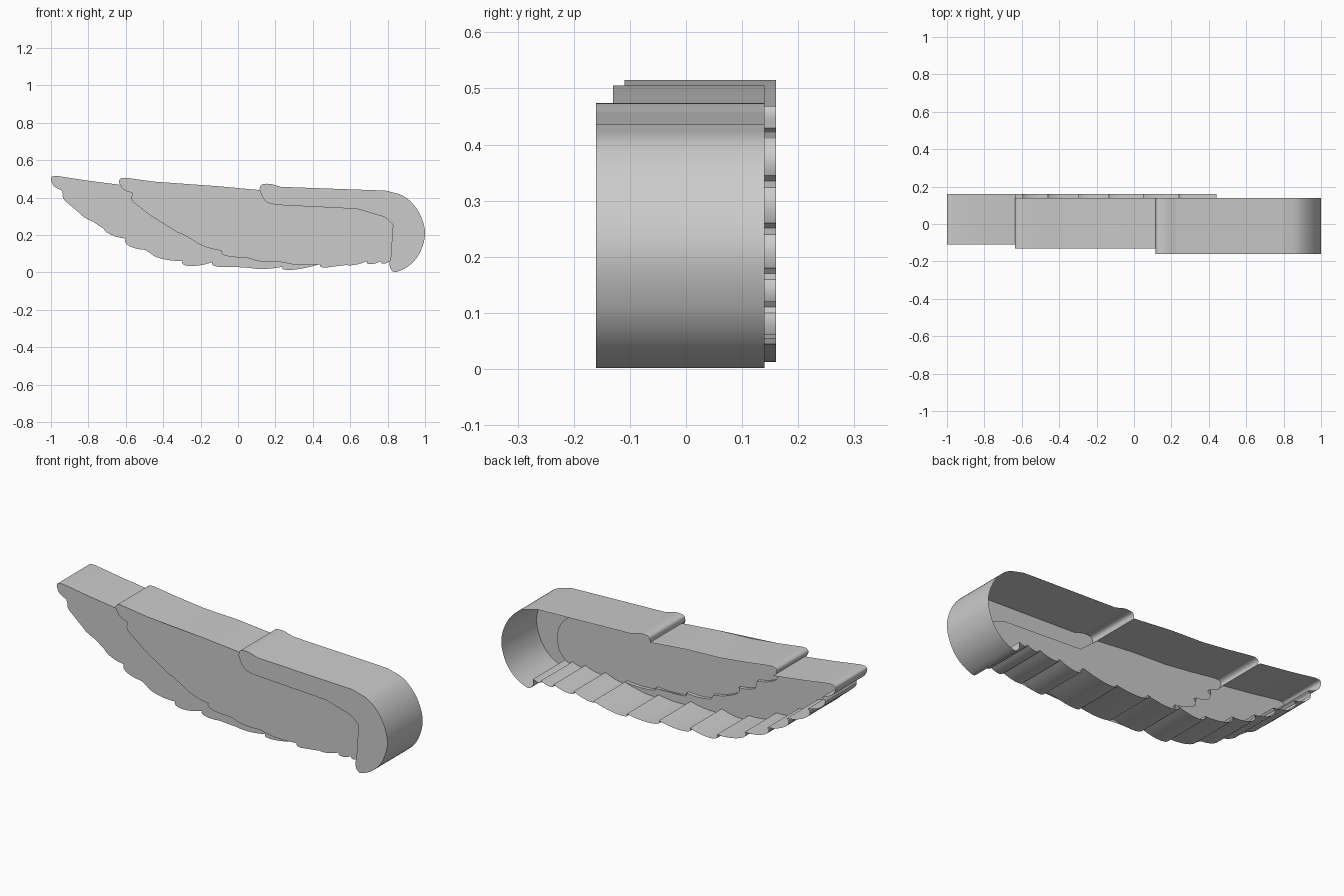
import bpy, bmesh, math
from mathutils import Vector

if "Cube" in bpy.data.objects:
    bpy.data.objects.remove(bpy.data.objects["Cube"])


def spline(pts, n=6):
    """Smooth curve through the points (Catmull-Rom)."""
    p = [Vector(q) for q in pts]
    p = [2 * p[0] - p[1]] + p + [2 * p[-1] - p[-2]]
    out = []
    for a, b, c, d in zip(p, p[1:], p[2:], p[3:]):
        for i in range(n):
            t = i / n
            out.append(0.5 * (2 * b + (c - a) * t + (2 * a - 5 * b + 4 * c - d) * t * t
                              + (3 * b - a - 3 * c + d) * t ** 3))
    return [tuple(v) for v in out] + [tuple(pts[-1])]


def feathers(cusps, b0, b1, n=8):
    """Row of rounded feather tips between cusps, bulging outward (down-left)."""
    out = []
    count = len(cusps) - 1
    for k in range(count):
        a, e = Vector(cusps[k]), Vector(cusps[k + 1])
        d = e - a
        nrm = Vector((d.y, -d.x)).normalized() * (b0 + (b1 - b0) * k / max(1, count - 1))
        p1, p2 = a - 0.15 * d + 0.8 * nrm, a + 0.4 * d + nrm
        for i in range(n):
            t = i / n
            s = 1 - t
            out.append(tuple(a * s ** 3 + p1 * 3 * s * s * t + p2 * 3 * s * t * t + e * t ** 3))
    return out + [tuple(cusps[-1])]


def layer(name, cap, y, walls):
    """Front face at depth y plus open walls running back from it."""
    bm = bmesh.new()

    def vert(p, yy):
        return bm.verts.new((p[0], yy, p[1]))

    clean = [p for i, p in enumerate(cap) if (Vector(p) - Vector(cap[i - 1])).length > 1e-5]
    bm.faces.new([vert(p, y) for p in clean])
    for path, back in walls:
        front_v = [vert(p, y) for p in path]
        back_v = [vert(p, back) for p in path]
        for i in range(len(path) - 1):
            if (Vector(path[i]) - Vector(path[i + 1])).length > 1e-5:
                bm.faces.new((front_v[i], front_v[i + 1], back_v[i + 1], back_v[i]))
    bmesh.ops.triangulate(bm, faces=[f for f in bm.faces if len(f.verts) > 4])
    bmesh.ops.remove_doubles(bm, verts=bm.verts, dist=1e-5)
    bmesh.ops.recalc_face_normals(bm, faces=bm.faces)
    if sum(f.normal.y * f.calc_area() for f in bm.faces) > 0:
        bmesh.ops.reverse_faces(bm, faces=bm.faces)
    me = bpy.data.meshes.new(name)
    bm.to_mesh(me)
    bm.free()
    ob = bpy.data.objects.new(name, me)
    bpy.context.collection.objects.link(ob)
    bpy.ops.object.select_all(action='DESELECT')
    ob.select_set(True)
    bpy.context.view_layer.objects.active = ob
    bpy.ops.object.shade_smooth_by_angle(angle=math.radians(30))


# Points where the layers meet
J, E, S, T = (-0.63, 0.468), (0.44, 0.045), (0.115, 0.44), (0.81, 0.058)

# Long feather outline: top edge, wing tip, feather row
long_edge = [J, (-0.8, 0.49)] + spline(
    [(-0.965, 0.515), (-0.992, 0.512), (-1, 0.495), (-0.98, 0.457), (-0.92, 0.43)])
long_edge += feathers(
    [(-0.92, 0.43), (-0.835, 0.345), (-0.71, 0.26), (-0.595, 0.18), (-0.46, 0.12), (-0.295, 0.062),
     (-0.135, 0.055), (0.05, 0.045), (0.24, 0.03), E], 0.055, 0.03)[1:]

# Middle feather row, over the long feathers
mid_edge = spline([J, (-0.61, 0.442), (-0.555, 0.42)]) + feathers(
    [(-0.555, 0.42), (-0.47, 0.345), (-0.345, 0.26), (-0.235, 0.195), (-0.085, 0.115),
     (0.075, 0.083), (0.26, 0.06), E], 0.055, 0.022)[1:]
mid_top = spline([J, (-0.637, 0.49), (-0.622, 0.504), (-0.595, 0.505)]) + [
    (-0.45, 0.485), (-0.3, 0.468), (-0.1, 0.46), S]
mid_bottom = feathers([E, (0.57, 0.055), (0.69, 0.06), (0.765, 0.06), T], 0.032, 0.02)

# Leading arm: outer and inner edge
arm_outer = spline([S, (0.125, 0.468), (0.17, 0.473), (0.23, 0.457)]) + spline(
    [(0.79, 0.437), (0.89, 0.405), (0.965, 0.325), (1, 0.215), (0.975, 0.11), (0.92, 0.04),
     (0.845, 0.002), (0.815, 0.02), T])
arm_inner = spline([S, (0.135, 0.395), (0.165, 0.37), (0.215, 0.36)]) + spline(
    [(0.68, 0.337), (0.78, 0.297), (0.835, 0.243), (0.857, 0.175), (0.845, 0.1), T])

layer("long_feathers", long_edge + mid_edge[::-1][1:-1], -0.11, [(long_edge, 0.16)])
layer("middle_feathers",
      mid_top + arm_inner[1:] + mid_bottom[::-1][1:] + mid_edge[::-1][1:-1], -0.13,
      [(mid_top, 0.14), (mid_bottom, 0.14), (mid_edge, -0.11)])
layer("leading_arm", arm_outer + arm_inner[::-1][1:-1], -0.16,
      [(arm_outer, 0.14), (arm_inner, -0.13)])
